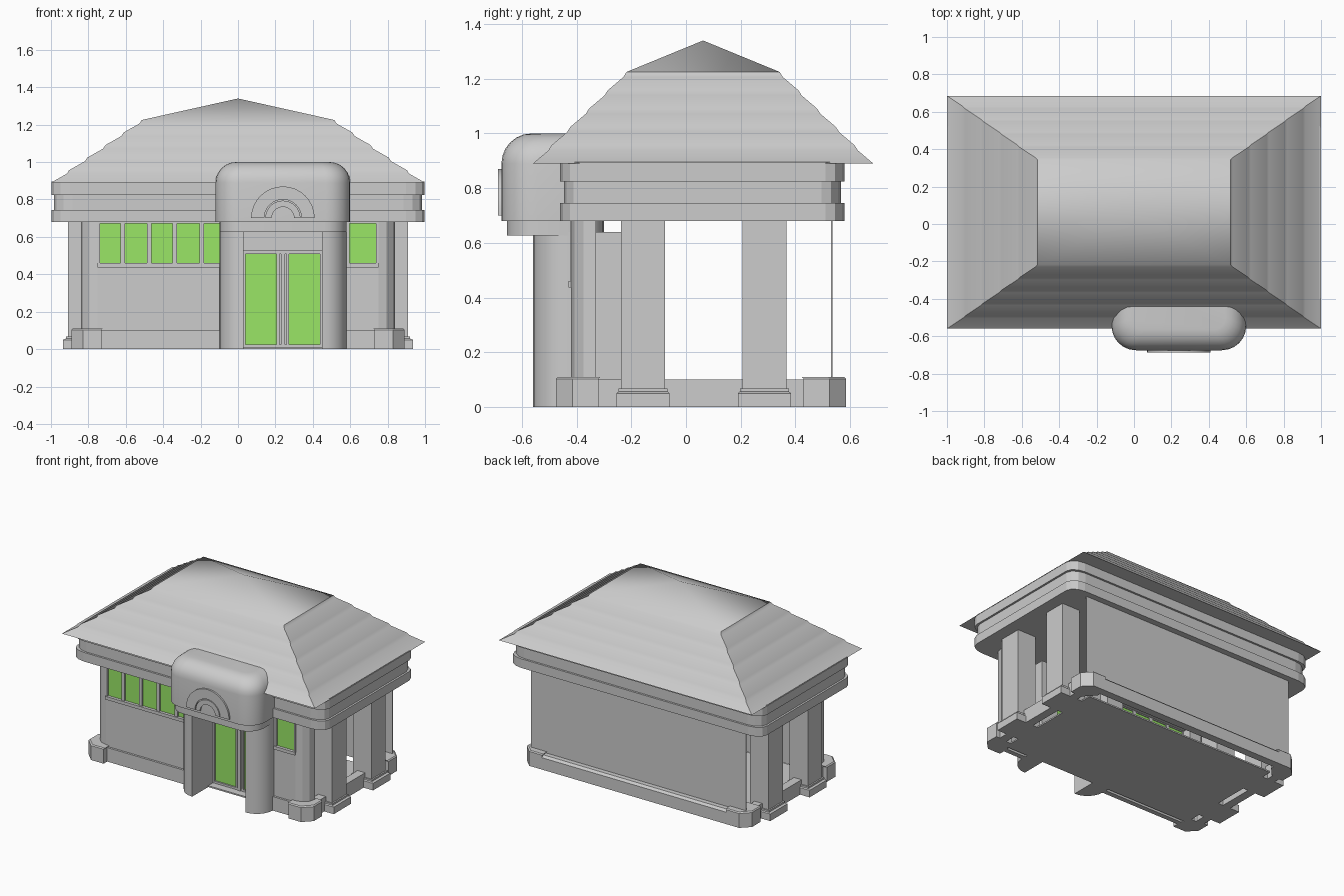
import bpy, bmesh, math

if "Cube" in bpy.data.objects:
    bpy.data.objects.remove(bpy.data.objects["Cube"])


def material(name, rgb):
    m = bpy.data.materials.new(name)
    m.diffuse_color = (*rgb, 1)
    m.use_nodes = True
    m.node_tree.nodes["Principled BSDF"].inputs["Base Color"].default_value = m.diffuse_color
    return m


GREY = material("light grey", (0.604, 0.604, 0.604))
GREEN = material("green glass", (0.32, 0.79, 0.133))


def finish(name, bm, mat=GREY, smooth=None):
    bmesh.ops.recalc_face_normals(bm, faces=bm.faces)
    me = bpy.data.meshes.new(name)
    bm.to_mesh(me)
    bm.free()
    me.materials.append(mat)
    ob = bpy.data.objects.new(name, me)
    bpy.context.collection.objects.link(ob)
    if smooth:
        bpy.context.view_layer.objects.active = ob
        ob.select_set(True)
        bpy.ops.object.shade_smooth_by_angle(angle=math.radians(smooth))
        ob.select_set(False)
    return ob


def loft(name, rings, smooth=None, apex=None, mat=GREY):
    """Skin closed rings of 3D points, capping both ends."""
    bm = bmesh.new()
    loops = [[bm.verts.new(p) for p in r] for r in rings]
    n = len(loops[0])
    for a, b in zip(loops, loops[1:]):
        for i in range(n):
            j = (i + 1) % n
            bm.faces.new((a[i], a[j], b[j], b[i]))
    bm.faces.new(loops[0][::-1])
    if apex:
        top = bm.verts.new(apex)
        for i in range(n):
            bm.faces.new((loops[-1][i], loops[-1][(i + 1) % n], top))
    else:
        bm.faces.new(loops[-1])
    return finish(name, bm, mat, smooth)


def prism(name, pts, z0, z1, smooth=None):
    return loft(name, [[(x, y, z) for x, y in pts] for z in (z0, z1)], smooth)


def box(name, x0, x1, y0, y1, z0, z1, mat=GREY):
    return loft(name, [[(x0, y0, z), (x1, y0, z), (x1, y1, z), (x0, y1, z)]
                       for z in (z0, z1)], mat=mat)


def rounded(x0, x1, y0, y1, rx, ry, seg):
    """Rectangle outline with elliptical corners."""
    pts = []
    for k, (cx, cy) in enumerate([(x1 - rx, y1 - ry), (x0 + rx, y1 - ry),
                                  (x0 + rx, y0 + ry), (x1 - rx, y0 + ry)]):
        for i in range(seg + 1):
            a = math.pi / 2 * (k + i / seg)
            pts.append((cx + rx * math.cos(a), cy + ry * math.sin(a)))
    return pts


def rect(hx, hy, z, cy=0.0625):
    return [(-hx, cy - hy, z), (hx, cy - hy, z), (hx, cy + hy, z), (-hx, cy + hy, z)]


# Stepped hip roof: five shallow courses with steep risers, then a low cap
rings = [rect(1.0, 0.6225, 0.89)]
for i in range(1, 6):
    hx, hy, z = 1 - 0.097 * i, 0.6225 - 0.0685 * i, 0.89 + 0.067 * i
    rings += [rect(hx + 0.012, hy + 0.012, z - 0.019), rect(hx, hy, z)]
loft("roof", rings, smooth=40, apex=(0, 0.0625, 1.34))

# Three-layer beam under the eaves
for name, inset, z0, z1 in (("beam_lower", 0, 0.68, 0.745), ("beam_middle", 0.014, 0.745, 0.825),
                            ("beam_upper", 0, 0.825, 0.895)):
    prism(name, rounded(-0.998 + inset, 0.998 - inset, -0.46 + inset, 0.58 - inset,
                        0.10, 0.07, 3), z0, z1)

# Floor and rear wall
box("floor", -0.76, 0.76, -0.38, 0.46, 0, 0.01)
box("back_wall", -0.85, 0.85, 0.53, 0.536, 0, 0.69)
box("back_plinth", -0.76, 0.76, 0.53, 0.585, 0, 0.085)
loft("back_plinth_ledge", [[(-0.76, 0.53, 0.085), (0.76, 0.53, 0.085), (0.76, 0.585, 0.085), (-0.76, 0.585, 0.085)],
                           [(-0.76, 0.53, 0.10), (0.76, 0.53, 0.10), (0.76, 0.57, 0.10), (-0.76, 0.57, 0.10)]])

# Front wall halves with sill, head rail, glazing and mullions
for name, x0, x1 in (("left", -0.75, -0.08), ("right", 0.56, 0.75)):
    box(name + "_front_wall", x0, x1, -0.42, -0.40, 0, 0.44)
    box(name + "_front_plinth", x0, x1, -0.435, -0.40, 0, 0.10)
    box(name + "_window_sill", x0, x1, -0.43, -0.395, 0.437, 0.460)
    box(name + "_window_head", x0, x1, -0.42, -0.395, 0.673, 0.69)
    box(name + "_window_glass", x0, x1, -0.409, -0.401, 0.455, 0.675, GREEN)
for i, x in enumerate([-0.745, -0.615, -0.475, -0.337, -0.195, 0.585, 0.745]):
    w = 0.006 if abs(x) > 0.7 else 0.012
    box("window_mullion_%d" % i, x - w, x + w, -0.422, -0.395, 0.455, 0.68)

# Side elements, mirrored left and right
for side, s in (("left", -1), ("right", 1)):
    # curved end of the front wall
    outer = [(s * (0.75 + 0.09 * math.sin(a)), -0.33 - 0.09 * math.cos(a))
             for a in (0, math.pi / 6, math.pi / 3, math.pi / 2)]
    prism(side + "_corner_post", outer + [(s * 0.75, -0.33)], 0, 0.69)
    # chamfered plinth corners, front and back
    for end, cy, t in (("front", -0.475, 1), ("back", 0.585, -1)):
        plan = [(0.73, 0), (0.83, 0), (0.89, 0.06), (0.89, 0.155), (0.80, 0.155), (0.73, 0.08)]
        loft("%s_%s_plinth_corner" % (side, end),
             [[(s * (x - d), cy + t * (y + d), z) for x, y in plan]
              for z, d in ((0, 0), (0.103, 0), (0.11, 0.007))])
    # low wall between columns
    xs = sorted((s * 0.80, s * 0.86))
    box(side + "_low_wall", *xs, -0.33, 0.44, 0, 0.10)
    # square columns on stepped bases
    for end, cy in (("front", -0.157), ("back", 0.287)):
        xs = sorted((s * 0.765, s * 0.91))
        box("%s_%s_column" % (side, end), *xs, cy - 0.08, cy + 0.08, 0.03, 0.69)
        cx = s * 0.8375
        loft("%s_%s_column_base" % (side, end),
             [[(cx - hx, cy - hy, z), (cx + hx, cy - hy, z), (cx + hx, cy + hy, z), (cx - hx, cy + hy, z)]
              for hx, hy, z in ((0.0975, 0.097, 0), (0.0975, 0.097, 0.05),
                                (0.083, 0.09, 0.056), (0.083, 0.09, 0.068))])

# Entrance: curved pillars beside a recessed double door
CX = 0.24
for side, s in (("left", -1), ("right", 1)):
    arc = [(CX + s * (0.21 + 0.13 * math.sin(a)), -0.43 - 0.13 * math.cos(a))
           for a in [math.pi / 2 * i / 6 for i in range(7)]]
    prism(side + "_entrance_pillar", arc + [(CX + s * 0.34, -0.23), (CX + s * 0.21, -0.23)],
          0, 0.64, smooth=35)
    # door leaf frame and glass
    xs = sorted((CX + s * 0.025, CX + s * 0.205))
    box(side + "_door_glass", *xs, -0.314, -0.306, 0.02, 0.515, GREEN)
    for e, x in (("inner", 0.026), ("outer", 0.206)):
        xx = CX + s * x
        box("%s_door_%s_stile" % (side, e), xx - 0.007, xx + 0.007, -0.325, -0.295, 0, 0.52)
box("door_mullion", CX - 0.011, CX + 0.011, -0.33, -0.29, 0, 0.525)
box("door_threshold", CX - 0.21, CX + 0.21, -0.325, -0.295, 0, 0.024)
box("door_head", CX - 0.21, CX + 0.21, -0.33, -0.29, 0.508, 0.53)
box("door_lintel", CX - 0.21, CX + 0.21, -0.32, -0.30, 0.53, 0.69)

# Canopy: soft rounded block over a slightly smaller band
def canopy_ring(d, z):
    return [(x, y, z) for x, y in rounded(-0.12 + d, 0.60 - d, -0.675 + d, -0.28, 0.13 - d * 0.6, 0.13 - d * 0.6, 6)]


prism("canopy_band", rounded(-0.10, 0.58, -0.655, -0.30, 0.12, 0.12, 6), 0.627, 0.69, smooth=35)
R = 0.11
loft("canopy", [canopy_ring(0, 0.68)] +
     [canopy_ring(R * (1 - math.cos(a)), 1.0 - R + R * math.sin(a))
      for a in [math.pi / 2 * i / 6 for i in range(7)]], smooth=35)

# Two half-ring mouldings on the canopy front
for name, r0, r1, y in (("arch_outer", 0.10, 0.17, -0.687), ("arch_inner", 0.06, 0.094, -0.687)):
    angles = [math.pi * i / 16 for i in range(17)]
    outline = [(r1 * math.cos(a), r1 * math.sin(a)) for a in angles]
    outline += [(r0 * math.cos(a), r0 * math.sin(a)) for a in reversed(angles)]
    loft(name, [[(CX + u, yy, 0.70 + v) for u, v in outline] for yy in (y, -0.65)], smooth=35)
